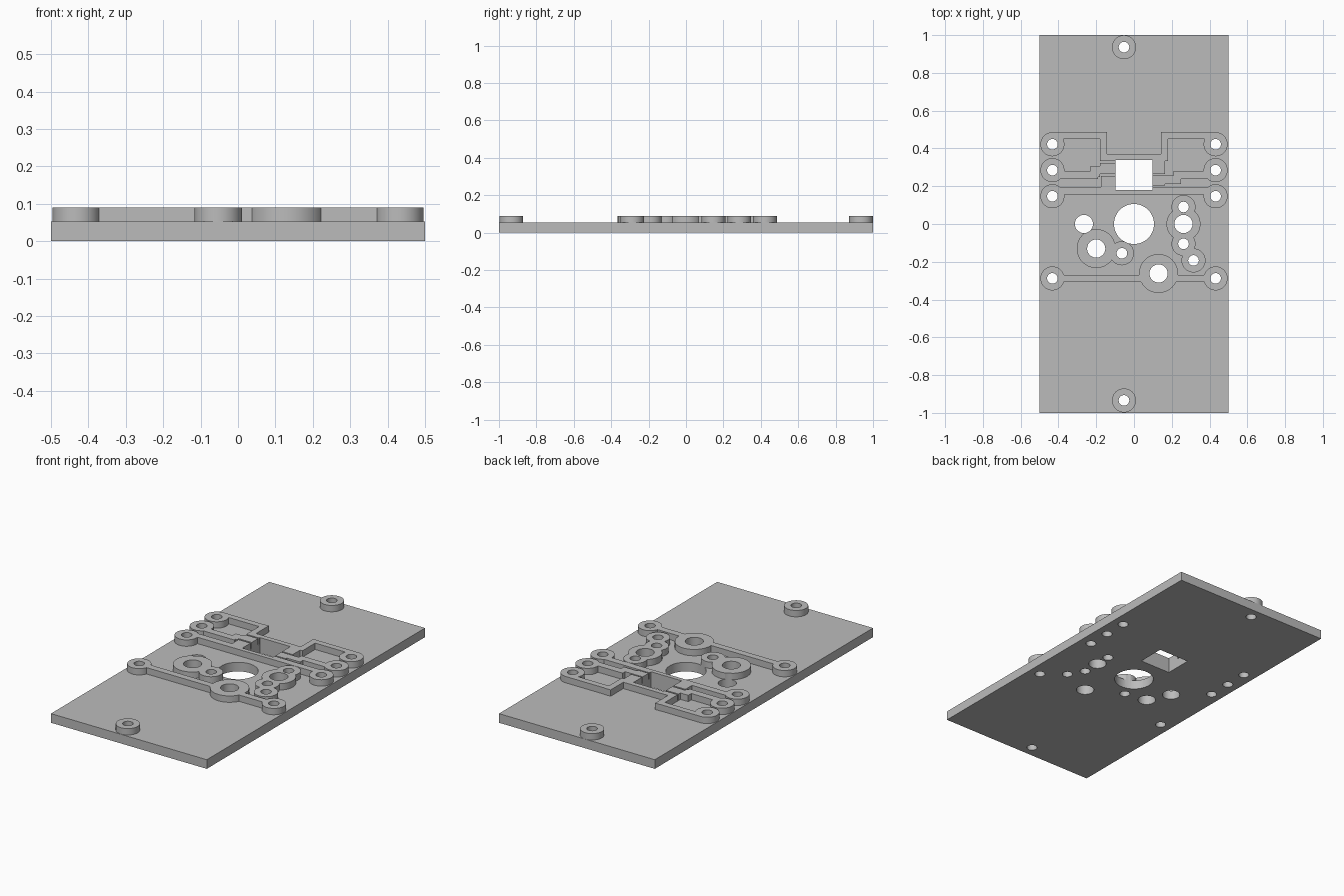
import bpy, bmesh
from mathutils import Matrix

PLATE_TOP, TRACE_TOP = 0.053, 0.09
PAD, HOLE, BIG_HOLE = 0.0635, 0.028, 0.048

if "Cube" in bpy.data.objects:
    bpy.data.objects.remove(bpy.data.objects["Cube"], do_unlink=True)

grey = bpy.data.materials.new("plain_grey")
grey.use_nodes = True
grey.diffuse_color = (0.5, 0.5, 0.5, 1)
grey.node_tree.nodes["Principled BSDF"].inputs["Base Color"].default_value = (0.5, 0.5, 0.5, 1)


def box(bm, x0, x1, y0, y1, z0, z1):
    m = Matrix.Translation(((x0 + x1) / 2, (y0 + y1) / 2, (z0 + z1) / 2))
    m = m @ Matrix.Diagonal((x1 - x0, y1 - y0, z1 - z0, 1))
    bmesh.ops.create_cube(bm, size=1, matrix=m)


def disc(bm, x, y, r, z0, z1):
    bmesh.ops.create_cone(bm, cap_ends=True, segments=64, radius1=r, radius2=r,
                          depth=z1 - z0, matrix=Matrix.Translation((x, y, (z0 + z1) / 2)))


def make_object(name, bm):
    mesh = bpy.data.meshes.new(name)
    bm.to_mesh(mesh)
    bm.free()
    mesh.materials.append(grey)
    obj = bpy.data.objects.new(name, mesh)
    bpy.context.collection.objects.link(obj)
    return obj


# Base plate
bm = bmesh.new()
box(bm, -0.5, 0.5, -1, 1, 0, PLATE_TOP)
board = make_object("circuit_plate", bm)

# Ring pads: x, y, outer radius, hole radius
pads = [(s * 0.432, y, PAD, HOLE) for s in (-1, 1) for y in (0.422, 0.285, 0.147, -0.288)]
pads += [(-0.053, y, PAD, HOLE) for y in (0.936, -0.934)]
pads += [(0.262, 0.09, PAD, HOLE), (0.262, 0, 0.09, BIG_HOLE), (0.262, -0.105, PAD, HOLE),
         (0.315, -0.193, PAD, HOLE), (-0.2, -0.13, 0.103, BIG_HOLE),
         (-0.064, -0.155, PAD, HOLE), (0.13, -0.262, 0.103, BIG_HOLE)]

# Raised traces: x0, x1, y0, y1
traces = [
    (-0.43, 0.43, -0.308, -0.269),                               # front bar
    (-0.43, 0.43, 0.155, 0.195), (-0.175, -0.09, 0.19, 0.255),   # lower trace and tab
    (-0.18, 0.18, 0.333, 0.37), (0.09, 0.165, 0.265, 0.34),      # upper bridge and tab
    (-0.43, -0.19, 0.238, 0.28), (-0.23, -0.18, 0.25, 0.308),    # middle trace, right side
    (-0.19, -0.09, 0.265, 0.308), (-0.18, -0.09, 0.265, 0.324),
    (0.25, 0.43, 0.238, 0.28), (0.21, 0.25, 0.212, 0.28),        # middle trace, left side
    (0.09, 0.22, 0.212, 0.257), (0.09, 0.165, 0.203, 0.257),
]
for s in (-1, 1):                                                # upper trace arms
    for a, b, y0, y1 in ((0.143, 0.18, 0.335, 0.487), (0.15, 0.432, 0.45, 0.4855)):
        traces.append((min(s * a, s * b), max(s * a, s * b), y0, y1))

bm = bmesh.new()
for x, y, r, _ in pads:
    disc(bm, x, y, r, 0.03, TRACE_TOP)
for t in traces:
    box(bm, *t, 0.03, TRACE_TOP)
raised = make_object("raised_traces", bm)

# Through holes: pads, central opening, side hole and square chip window
bm = bmesh.new()
for x, y, _, r in pads + [(0, 0, 0, 0.106), (-0.265, 0, 0, BIG_HOLE)]:
    disc(bm, x, y, r, -0.1, 0.2)
box(bm, -0.098, 0.098, 0.18, 0.34, -0.1, 0.2)
holes = make_object("hole_cutters", bm)

# Merge traces into the plate, then drill it
for tool, op in ((raised, 'UNION'), (holes, 'DIFFERENCE')):
    mod = board.modifiers.new(tool.name, 'BOOLEAN')
    mod.object, mod.operation, mod.solver = tool, op, 'EXACT'
    mod.use_self = op == 'UNION'
    tool.hide_render = True
bpy.context.view_layer.update()
result = bpy.data.meshes.new_from_object(board.evaluated_get(bpy.context.evaluated_depsgraph_get()))
board.modifiers.clear()
board.data = result
for tool in (raised, holes):
    bpy.data.objects.remove(tool, do_unlink=True)

bpy.ops.object.select_all(action='DESELECT')
board.select_set(True)
bpy.context.view_layer.objects.active = board
bpy.ops.object.shade_smooth_by_angle(angle=0.5)
